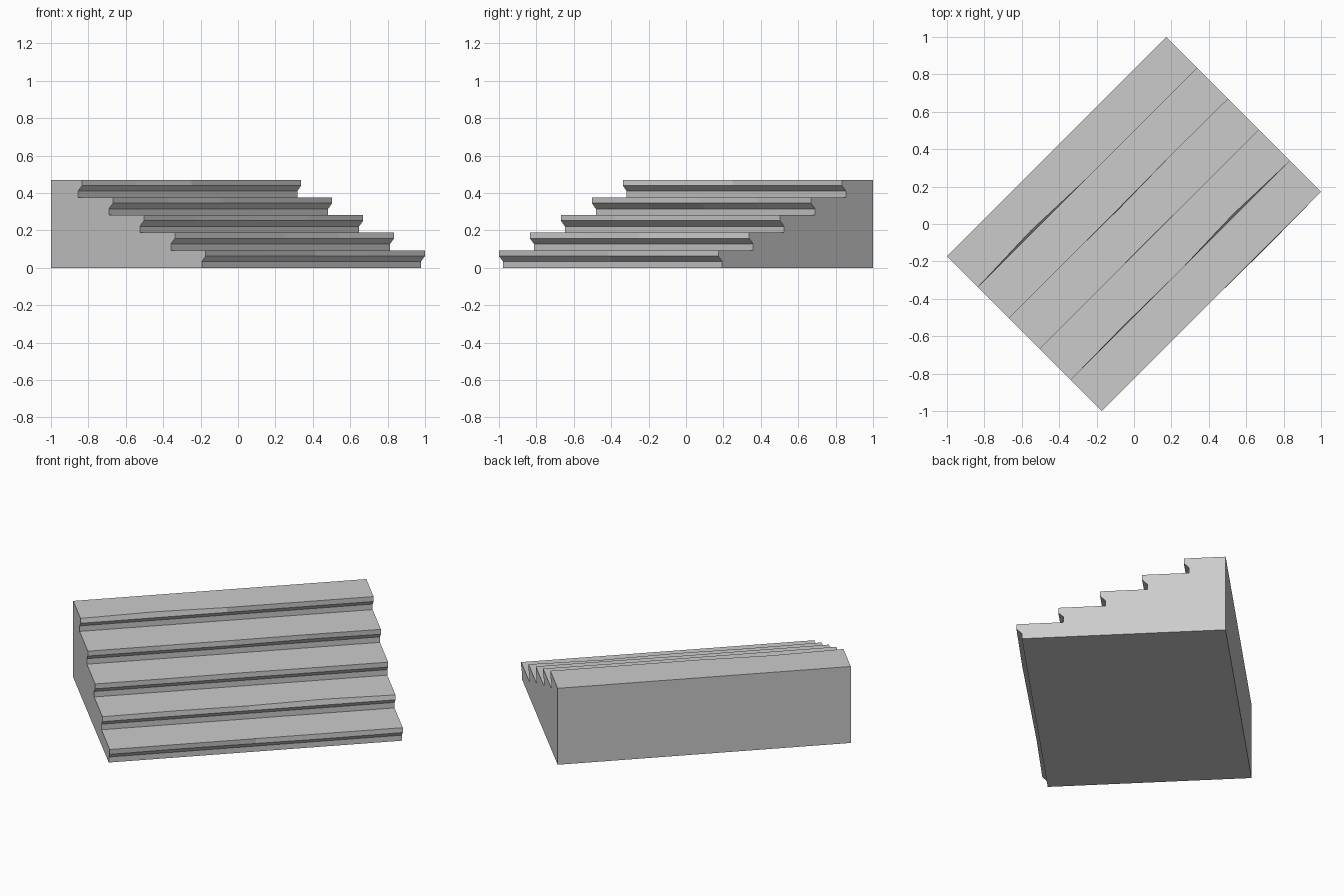
import bpy, bmesh, math
from mathutils import Matrix

cube = bpy.data.objects.get("Cube")
if cube:
    bpy.data.objects.remove(cube, do_unlink=True)

STEPS = 5
LENGTH = 1.658
DEPTH = 1.17
RISE = 0.094
TREAD = DEPTH / STEPS
LIP = 0.03

# One plain stone material
stone = bpy.data.materials.new("grey_stone")
stone.use_nodes = True
colour = (0.6, 0.6, 0.6, 1)
stone.diffuse_color = colour
stone.node_tree.nodes["Principled BSDF"].inputs["Base Color"].default_value = colour

# Wear along the stairs: (step, section) -> (lower lip push, top edge setback)
WEAR = {(4, 1): (0.0, 0.014), (3, 2): (0.004, 0.0), (3, 3): (-0.006, 0.003),
        (2, 2): (0.0, 0.003), (1, 1): (0.0, 0.006), (1, 3): (0.0, 0.014),
        (0, 1): (-0.004, 0.0), (0, 3): (0.004, 0.0)}
SECTIONS = 5


def profile(section):
    """Side outline of the stairs: depth and height, from the bottom front up."""
    points = []
    for step in range(STEPS):
        nose = DEPTH / 2 - step * TREAD
        z = step * RISE
        push, setback = WEAR.get((step, section), (0, 0))
        points += [(nose - LIP, z), (nose - LIP, z + RISE * 0.36),
                   (nose + push, z + RISE * 0.68), (nose - setback, z + RISE)]
    return points + [(-DEPTH / 2, STEPS * RISE), (-DEPTH / 2, 0)]


# Solid staircase: outlines joined along its length, capped at both ends
bm = bmesh.new()
rings = []
for i in range(SECTIONS):
    along = (i / (SECTIONS - 1) - 0.5) * LENGTH
    rings.append([bm.verts.new((along, -d, z)) for d, z in profile(i)])
for a, b in zip(rings, rings[1:]):
    for j in range(len(a)):
        k = (j + 1) % len(a)
        bm.faces.new((a[j], a[k], b[k], b[j]))
bm.faces.new(rings[0])
bm.faces.new(rings[-1])
bmesh.ops.recalc_face_normals(bm, faces=bm.faces)
bmesh.ops.transform(bm, matrix=Matrix.Rotation(math.radians(45), 4, "Z"), verts=bm.verts)

mesh = bpy.data.meshes.new("staircase")
bm.to_mesh(mesh)
bm.free()
mesh.materials.append(stone)
staircase = bpy.data.objects.new("staircase", mesh)
bpy.context.collection.objects.link(staircase)
